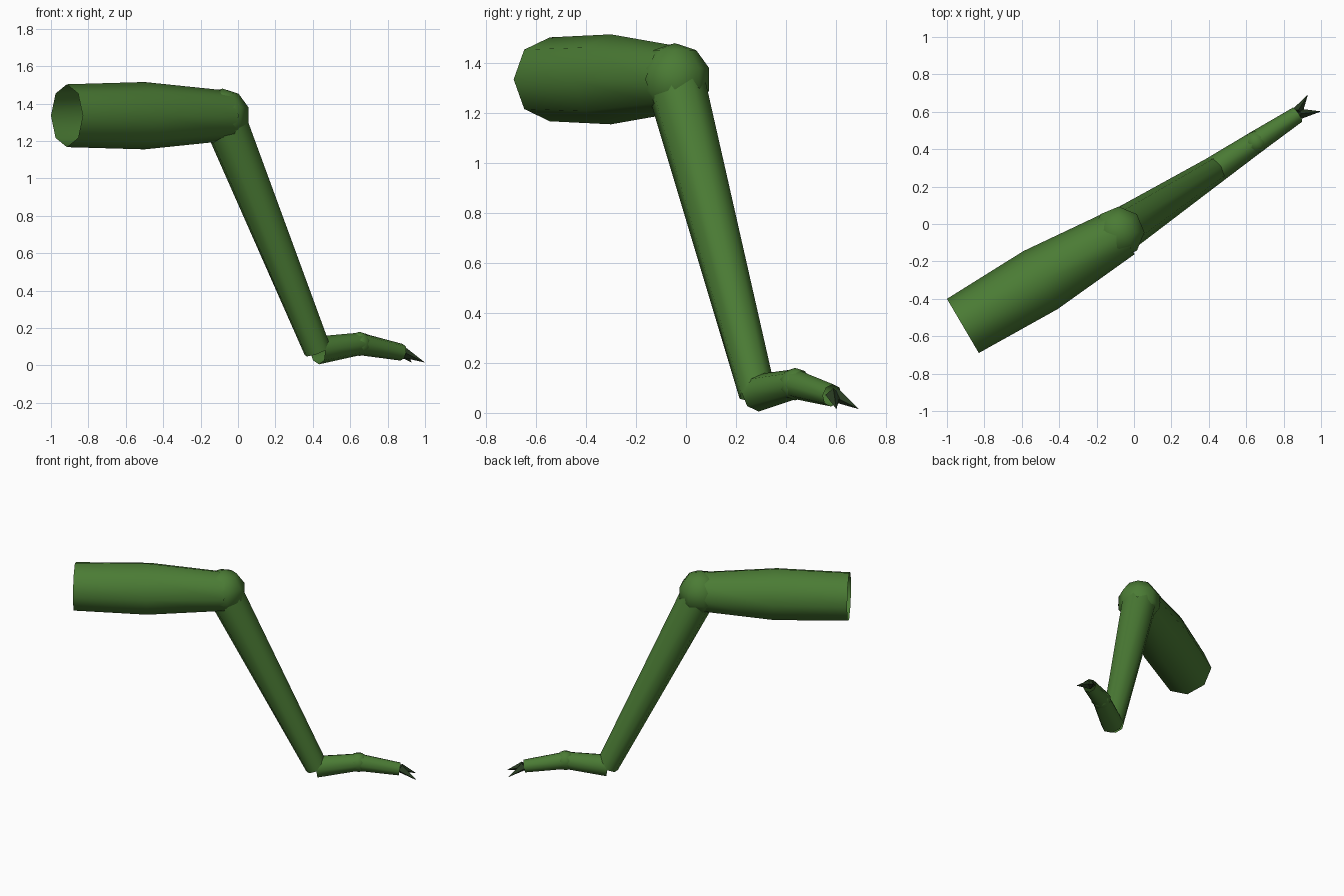
import bpy, bmesh, math
from mathutils import Vector

if "Cube" in bpy.data.objects:
    bpy.data.objects.remove(bpy.data.objects["Cube"], do_unlink=True)


def material(name, color):
    mat = bpy.data.materials.new(name)
    mat.use_nodes = True
    mat.diffuse_color = color
    mat.node_tree.nodes["Principled BSDF"].inputs["Base Color"].default_value = color
    return mat


leg_green = material("leg green", (0.07, 0.2, 0.035, 1))
claw_green = material("dark claw green", (0.022, 0.045, 0.016, 1))


def finish(name, bm, mat, smooth=True):
    bmesh.ops.recalc_face_normals(bm, faces=bm.faces)
    mesh = bpy.data.meshes.new(name)
    bm.to_mesh(mesh)
    bm.free()
    mesh.materials.append(mat)
    for poly in mesh.polygons:
        poly.use_smooth = smooth
    obj = bpy.data.objects.new(name, mesh)
    bpy.context.collection.objects.link(obj)
    return obj


def tube(name, stations, sides=8):
    """Open tube through (centre, radius) stations, with a corner on top."""
    bm = bmesh.new()
    axis = (Vector(stations[-1][0]) - Vector(stations[0][0])).normalized()
    side = axis.cross(Vector((0, 0, 1))).normalized()
    up = side.cross(axis)
    rings = []
    for centre, radius in stations:
        angles = [math.tau * i / sides for i in range(sides)]
        rings.append([bm.verts.new(Vector(centre) + radius * (up * math.cos(a) + side * math.sin(a)))
                      for a in angles])
    for a, b in zip(rings, rings[1:]):
        for i in range(sides):
            j = (i + 1) % sides
            bm.faces.new((a[i], a[j], b[j], b[i]))
    return finish(name, bm, leg_green)


def ball(name, centre, radius):
    bm = bmesh.new()
    bmesh.ops.create_uvsphere(bm, u_segments=8, v_segments=5, radius=radius)
    bmesh.ops.translate(bm, verts=bm.verts, vec=centre)
    return finish(name, bm, leg_green)


def claw(name, base, tip, radius):
    """Four-sided spike."""
    bm = bmesh.new()
    base, tip = Vector(base), Vector(tip)
    axis = (tip - base).normalized()
    side = axis.cross(Vector((0, 0, 1))).normalized()
    up = side.cross(axis)
    ring = [bm.verts.new(base + radius * d) for d in (up, side, -up, -side)]
    point = bm.verts.new(tip)
    bm.faces.new(ring)
    for i in range(4):
        bm.faces.new((ring[i], ring[(i + 1) % 4], point))
    return finish(name, bm, claw_green, smooth=False)


# Joint positions
knee = (-0.082, -0.045, 1.335)
heel = (0.425, 0.285, 0.08)
ankle = (0.65, 0.437, 0.115)
toe = (0.875, 0.585, 0.07)

# Upper leg, open at the body end
tube("upper_leg", [((-0.915, -0.545, 1.335), 0.168),
                   ((-0.5, -0.3, 1.335), 0.18),
                   ((-0.065, -0.045, 1.335), 0.135)])
ball("knee_joint", knee, 0.145)

# Lower leg and two foot segments
tube("lower_leg", [(knee, 0.12), (heel, 0.075)])
tube("foot_rear", [(heel, 0.075), (ankle, 0.06)])
ball("foot_joint", ankle, 0.065)
tube("foot_front", [(ankle, 0.06), (toe, 0.045)])

# Pair of claws
claw("outer_claw", (0.88, 0.588, 0.072), (1.0, 0.602, 0.015), 0.03)
claw("inner_claw", (0.872, 0.597, 0.072), (0.93, 0.692, 0.015), 0.03)
